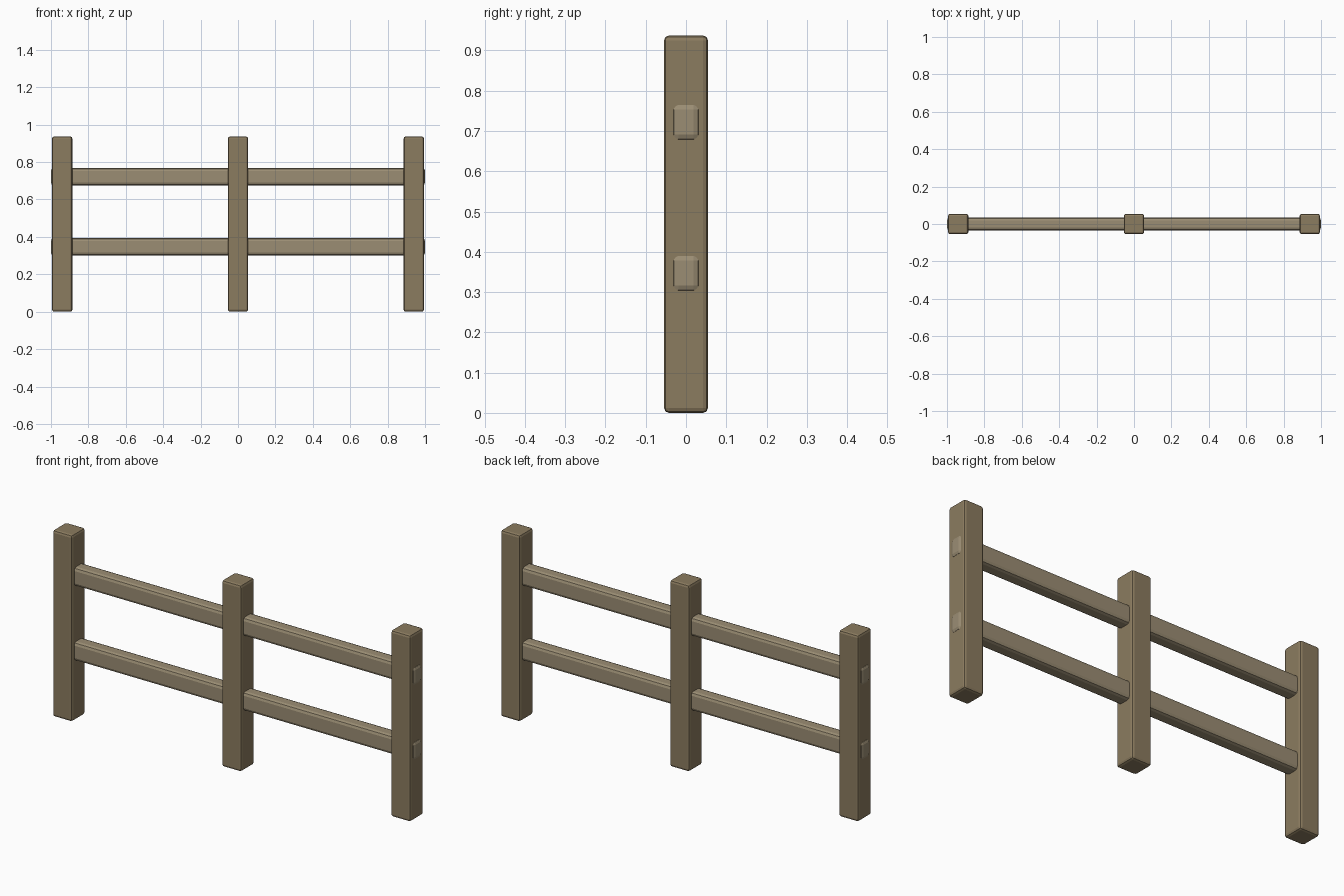
import bpy, bmesh

if "Cube" in bpy.data.objects:
    bpy.data.objects.remove(bpy.data.objects["Cube"])


def material(name, color):
    m = bpy.data.materials.new(name)
    m.diffuse_color = (*color, 1)
    m.use_nodes = True
    m.node_tree.nodes["Principled BSDF"].inputs["Base Color"].default_value = m.diffuse_color
    return m


def beam(name, size, center, bevel, segments, mat):
    """Box with bevelled edges."""
    bm = bmesh.new()
    bmesh.ops.create_cube(bm, size=1)
    bmesh.ops.scale(bm, vec=size, verts=bm.verts)
    bmesh.ops.bevel(bm, geom=bm.edges[:], offset=bevel, offset_type='OFFSET',
                    segments=segments, profile=0.5, affect='EDGES')
    mesh = bpy.data.meshes.new(name)
    bm.to_mesh(mesh)
    bm.free()
    mesh.materials.append(mat)
    ob = bpy.data.objects.new(name, mesh)
    ob.location = center
    bpy.context.collection.objects.link(ob)
    return ob


post_wood = material("post wood", (0.26, 0.20, 0.115))
rail_wood = material("rail wood", (0.33, 0.27, 0.175))

# Three upright posts
for side, x in (("left", -0.94), ("middle", 0), ("right", 0.94)):
    beam(side + "_post", (0.109, 0.109, 0.937), (x, 0, 0.4685), 0.012, 2, post_wood)

# Two rails running through the posts, tips just showing at the ends
for level, z in (("lower", 0.347), ("upper", 0.722)):
    beam(level + "_rail", (2.0, 0.07, 0.094), (0, 0, z), 0.016, 2, rail_wood)
